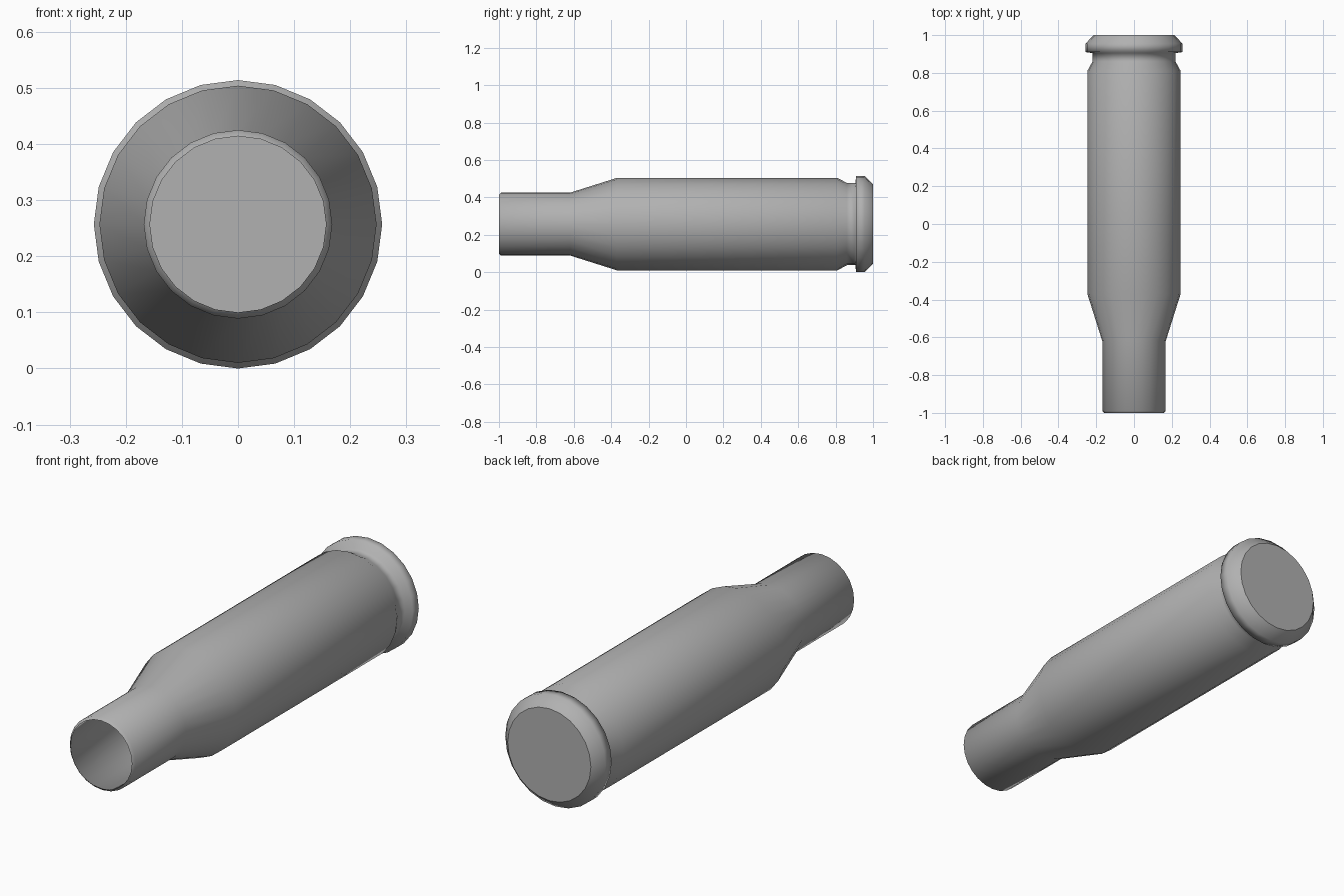
import bpy, bmesh, math

if "Cube" in bpy.data.objects:
    bpy.data.objects.remove(bpy.data.objects["Cube"])

SIDES = 24
CENTRE_Z = 0.257

# Outer profile (radius, y) from open mouth to closed base
PROFILE = [
    (0.157, -1.0), (0.168, -0.99),                # mouth lip
    (0.168, -0.62), (0.247, -0.37),               # neck and shoulder
    (0.247, 0.81), (0.22, 0.86), (0.22, 0.905),   # body and groove
    (0.257, 0.91), (0.257, 0.955),                # rim
    (0.213, 1.0),
]

# Lathe the profile around the long axis
bm = bmesh.new()
rings = []
for r, y in PROFILE:
    ring = []
    for i in range(SIDES):
        a = 2 * math.pi * i / SIDES
        ring.append(bm.verts.new((r * math.sin(a), y, CENTRE_Z + r * math.cos(a))))
    rings.append(ring)
for a, b in zip(rings, rings[1:]):
    for i in range(SIDES):
        j = (i + 1) % SIDES
        bm.faces.new((a[i], a[j], b[j], b[i]))

# Flat base with a crisp edge
base = bm.faces.new(rings[-1])
bmesh.ops.recalc_face_normals(bm, faces=bm.faces)
base.normal_update()
if base.normal.y < 0:
    bmesh.ops.reverse_faces(bm, faces=bm.faces)
for f in bm.faces:
    f.smooth = True
for e in base.edges:
    e.smooth = False

mesh = bpy.data.meshes.new("casing")
bm.to_mesh(mesh)
bm.free()
casing = bpy.data.objects.new("casing", mesh)
bpy.context.collection.objects.link(casing)

# Dark grey metal
metal = bpy.data.materials.new("dark_metal")
metal.diffuse_color = (0.44, 0.44, 0.44, 1)
metal.use_nodes = True
metal.node_tree.nodes["Principled BSDF"].inputs["Base Color"].default_value = metal.diffuse_color
mesh.materials.append(metal)
